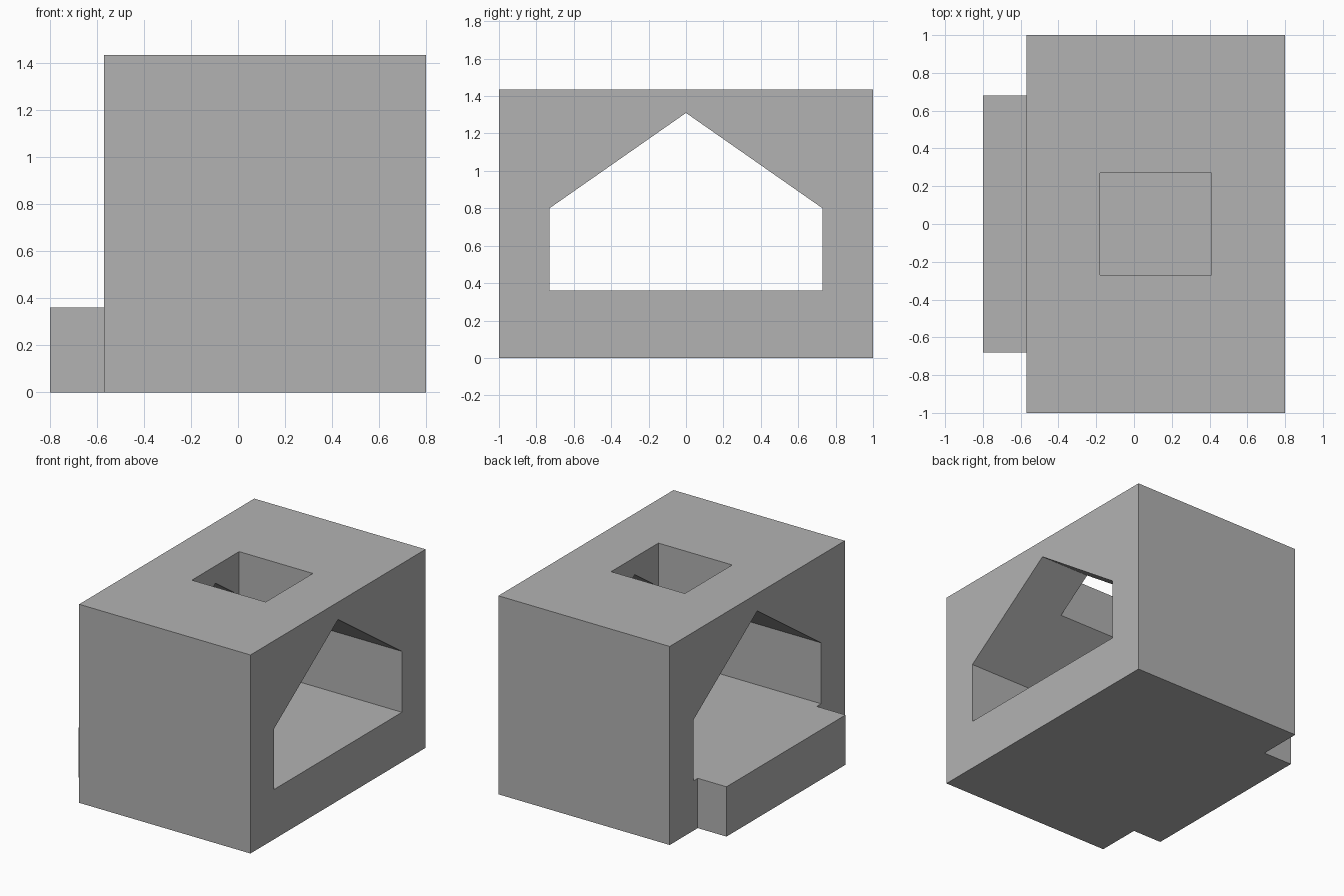
import bpy
import bmesh
from mathutils import Vector

default = bpy.data.objects.get("Cube")
if default:
    bpy.data.objects.remove(default, do_unlink=True)

# Single plain grey
grey = bpy.data.materials.new("plain_grey")
grey.use_nodes = True
colour = (0.448, 0.448, 0.448, 1)
grey.diffuse_color = colour
for node in grey.node_tree.nodes:
    if node.type == 'BSDF_PRINCIPLED':
        node.inputs["Base Color"].default_value = colour


def prism(name, profile, x0, x1):
    """Extrude a (y, z) profile along x."""
    bm = bmesh.new()
    face = bm.faces.new([bm.verts.new((x0, y, z)) for y, z in profile])
    result = bmesh.ops.extrude_face_region(bm, geom=[face])
    moved = [g for g in result["geom"] if isinstance(g, bmesh.types.BMVert)]
    bmesh.ops.translate(bm, verts=moved, vec=Vector((x1 - x0, 0, 0)))
    bmesh.ops.recalc_face_normals(bm, faces=bm.faces)
    mesh = bpy.data.meshes.new(name)
    bm.to_mesh(mesh)
    bm.free()
    mesh.materials.append(grey)
    obj = bpy.data.objects.new(name, mesh)
    bpy.context.collection.objects.link(obj)
    return obj


def block(name, half_y, z0, z1, x0, x1):
    outline = [(-half_y, z0), (half_y, z0), (half_y, z1), (-half_y, z1)]
    return prism(name, outline, x0, x1)


def cut(target, cutter):
    """Subtract the cutter for good, then discard it."""
    mod = target.modifiers.new(cutter.name, 'BOOLEAN')
    mod.operation = 'DIFFERENCE'
    mod.solver = 'EXACT'
    mod.object = cutter
    bpy.context.view_layer.objects.active = target
    bpy.ops.object.modifier_apply(modifier=mod.name)
    bpy.data.objects.remove(cutter, do_unlink=True)


LEFT, WALL, RIGHT = -0.8, -0.57, 0.8
FLOOR, EAVES, RIDGE, TOP = 0.36, 0.8, 1.31, 1.435
HALF = 0.73

# Main body
body = block("body", 1.0, 0, TOP, WALL, RIGHT)

# Gabled tunnel through the body along x
gable = [(-HALF, FLOOR), (HALF, FLOOR), (HALF, EAVES), (0, RIDGE), (-HALF, EAVES)]
cut(body, prism("tunnel_cutter", gable, WALL - 0.1, RIGHT + 0.1))

# Square shaft from the top down into the tunnel
cut(body, block("shaft_cutter", 0.27, EAVES, TOP + 0.1, -0.18, 0.41))

# Ledge level with the tunnel floor
block("ledge", 0.68, 0, FLOOR, LEFT, WALL)
